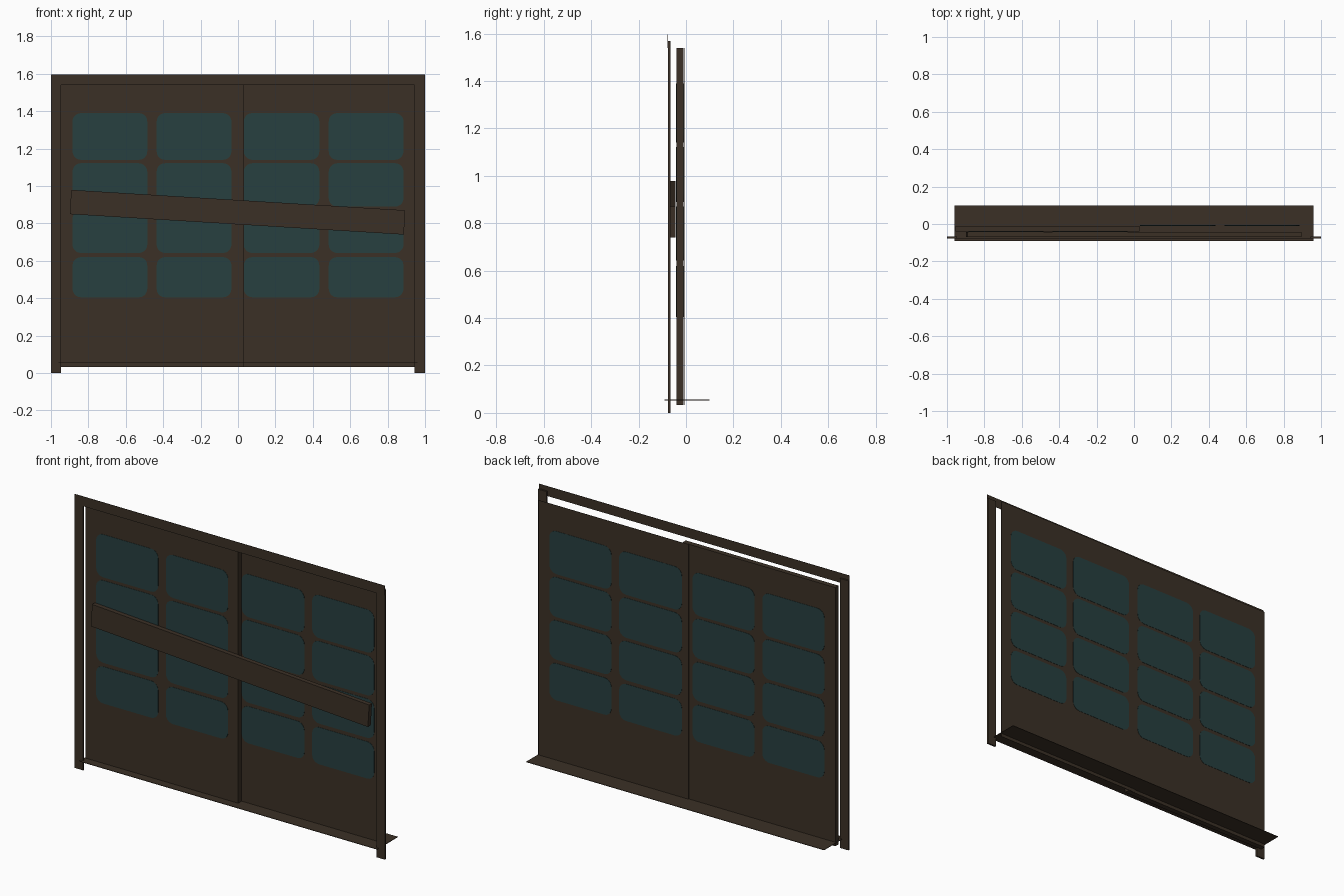
import bpy, bmesh
from math import radians, sin, cos, pi

cube = bpy.data.objects.get("Cube")
if cube:
    bpy.data.objects.remove(cube)


def material(name, rgb):
    m = bpy.data.materials.new(name)
    m.use_nodes = True
    color = (*rgb, 1)
    m.diffuse_color = color
    bsdf = next(n for n in m.node_tree.nodes if n.type == 'BSDF_PRINCIPLED')
    bsdf.inputs["Base Color"].default_value = color
    bsdf.inputs["Roughness"].default_value = 0.9
    return m


WOOD = material("dark brown wood", (0.044, 0.030, 0.019))
GLASS = material("dark teal glass", (0.020, 0.050, 0.051))


def finish(name, bm, mat):
    bmesh.ops.recalc_face_normals(bm, faces=bm.faces)
    mesh = bpy.data.meshes.new(name)
    bm.to_mesh(mesh)
    bm.free()
    mesh.materials.append(mat)
    obj = bpy.data.objects.new(name, mesh)
    bpy.context.collection.objects.link(obj)
    return obj


def box(name, xs, ys, zs, mat=WOOD):
    """Box spanning three (low, high) ranges, with its origin at the middle."""
    bm = bmesh.new()
    bmesh.ops.create_cube(bm, size=1)
    spans = (xs, ys, zs)
    bmesh.ops.scale(bm, vec=[b - a for a, b in spans], verts=bm.verts)
    obj = finish(name, bm, mat)
    obj.location = [(a + b) / 2 for a, b in spans]
    return obj


def rounded_pane(name, xs, ys, zs, radius=0.045, steps=5):
    """Rounded rectangle running through a door, just proud on both sides."""
    bm = bmesh.new()
    corners = ((xs[1], zs[1], 1, 1), (xs[0], zs[1], -1, 1),
               (xs[0], zs[0], -1, -1), (xs[1], zs[0], 1, -1))
    outline = []
    for quarter, (x, z, sx, sz) in enumerate(corners):
        for i in range(steps + 1):
            a = (quarter + i / steps) * pi / 2
            outline.append(bm.verts.new((x - sx * radius + radius * cos(a), ys[0],
                                         z - sz * radius + radius * sin(a))))
    face = bm.faces.new(outline)
    extruded = bmesh.ops.extrude_face_region(bm, geom=[face], use_keep_orig=True)
    moved = [v for v in extruded["geom"] if isinstance(v, bmesh.types.BMVert)]
    bmesh.ops.translate(bm, verts=moved, vec=(0, ys[1] - ys[0], 0))
    return finish(name, bm, GLASS)


# Front frame: two jambs and a thin header
for side, s in (("left", 1), ("right", -1)):
    box(side + "_jamb", sorted((s * 0.945, s)), (-0.076, -0.066), (0, 1.57))
box("header", (-1, 1), (-0.078, -0.076), (1.54, 1.597))

# Thick right door, thin left door overlapping behind it
RIGHT_Y = (-0.041, -0.011)
LEFT_Y = (-0.009, -0.007)
box("right_door", (-0.955, 0.03), RIGHT_Y, (0.033, 1.54))
box("left_door", (-0.012, 0.955), LEFT_Y, (0.033, 1.54))

# Window panes, four columns by four rows
columns = ((-0.885, -0.485, RIGHT_Y), (-0.435, -0.035, RIGHT_Y),
           (0.031, 0.435, LEFT_Y), (0.485, 0.885, LEFT_Y))
rows = ((1.14, 1.39), (0.89, 1.122), (0.642, 0.87), (0.405, 0.62))
for c, (x0, x1, (y0, y1)) in enumerate(columns):
    for r, zs in enumerate(rows):
        rounded_pane(f"window_{c + 1}_{r + 1}", (x0, x1), (y0 - 0.0015, y1 + 0.0015), zs)

# Threshold plate
box("threshold", (-0.96, 0.96), (-0.09, 0.1), (0.053, 0.056))

# Slanted plank barring the doors
plank = box("plank", (-0.897, 0.892), (-0.07, -0.044), (0.795, 0.925))
plank.rotation_euler.y = radians(3.5)
